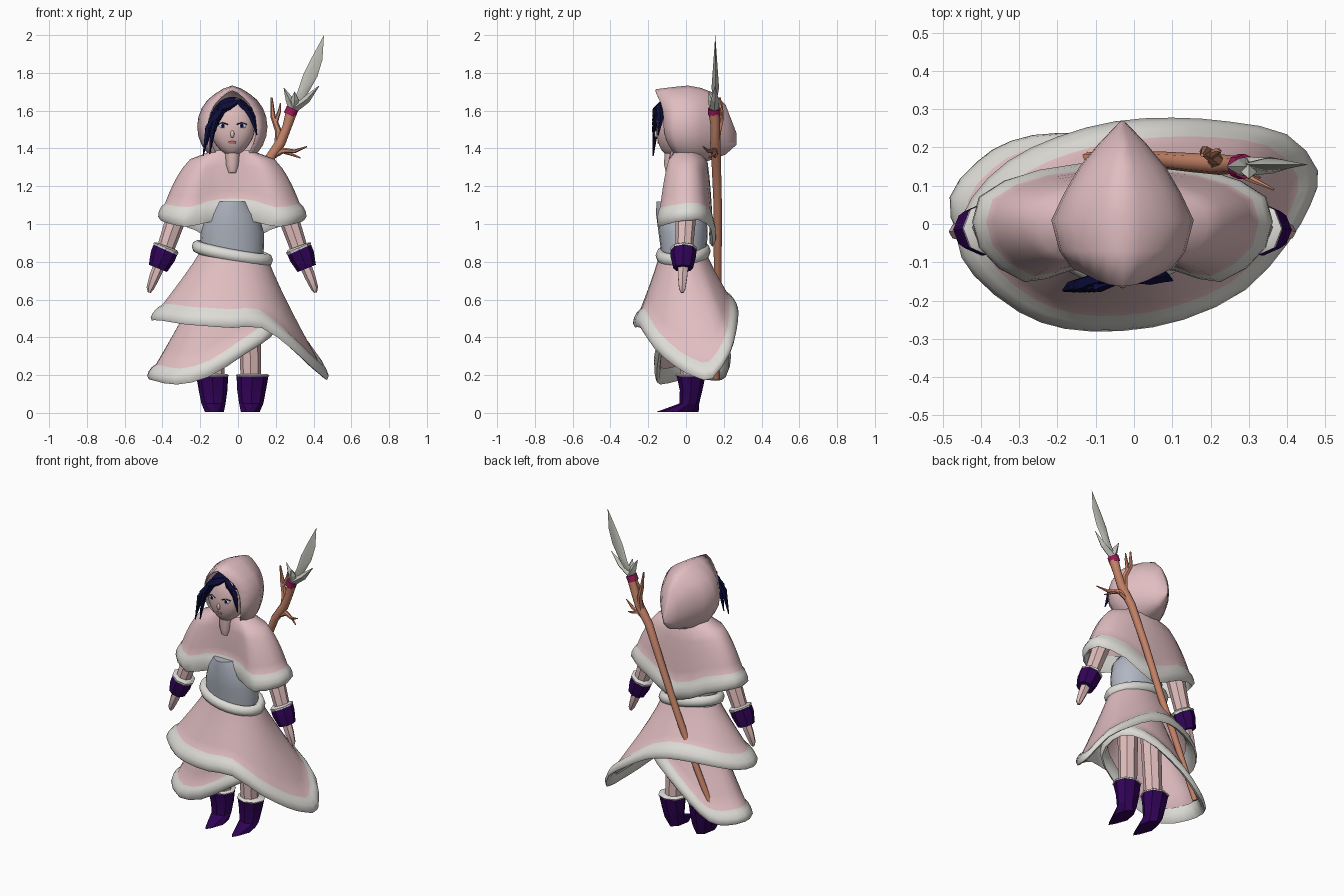
import bpy, bmesh, math
from math import sin, cos, pi
from mathutils import Vector as V

if "Cube" in bpy.data.objects:
    bpy.data.objects.remove(bpy.data.objects["Cube"])

CX = -0.03  # the body's own centre line


def material(name, rgb):
    m = bpy.data.materials.new(name)
    m.use_nodes = True
    m.diffuse_color = (*rgb, 1)
    m.node_tree.nodes["Principled BSDF"].inputs["Base Color"].default_value = (*rgb, 1)
    return m


CLOTH = material("pink cloth", (0.75, 0.51, 0.53))
FUR = material("white fur", (0.72, 0.71, 0.67))
SKIN = material("skin", (0.74, 0.51, 0.50))
HAIR = material("navy hair", (0.004, 0.004, 0.045))
PURPLE = material("purple leather", (0.03, 0.001, 0.095))
TUNIC = material("grey blue tunic", (0.44, 0.47, 0.54))
WOOD = material("wood", (0.57, 0.23, 0.14))
BINDING = material("magenta binding", (0.33, 0.01, 0.10))
BLADE = material("stone blade", (0.54, 0.54, 0.49))
LIPS = material("lips", (0.50, 0.15, 0.13))


def finish(name, bm, mats, smooth=50):
    bmesh.ops.recalc_face_normals(bm, faces=bm.faces)
    me = bpy.data.meshes.new(name)
    bm.to_mesh(me)
    bm.free()
    for m in mats:
        me.materials.append(m)
    ob = bpy.data.objects.new(name, me)
    bpy.context.collection.objects.link(ob)
    if smooth:
        me.polygons.foreach_set("use_smooth", [True] * len(me.polygons))
        me.set_sharp_from_angle(angle=math.radians(smooth))
    return ob


def loft(name, rings, mats, smooth=50, caps=(True, True), row_mat=None):
    """Skin a list of closed rings that all have the same point count."""
    bm = bmesh.new()
    rows = [[bm.verts.new(p) for p in r] for r in rings]
    n = len(rows[0])
    for k, (a, b) in enumerate(zip(rows, rows[1:])):
        for i in range(n):
            j = (i + 1) % n
            f = bm.faces.new((a[i], a[j], b[j], b[i]))
            f.material_index = row_mat[k] if row_mat else 0
    for cap, row in zip(caps, (rows[0], rows[-1])):
        if cap:
            bm.faces.new(row)
    return finish(name, bm, mats, smooth)


def oval(x, y, z, rx, ry, n=8, pinch=0):
    """Flat ring; pinch narrows its front half to a point."""
    ring = []
    for i in range(n):
        a = 2 * pi * i / n
        ring.append(V((x + rx * sin(a) * (1 - pinch * max(0, cos(a))), y - ry * cos(a), z)))
    return ring


def tube(name, path, mat, n=6, smooth=50):
    """Tapered tube; path entries are (x, y, z, radius)."""
    pts = [V(p[:3]) for p in path]
    rings = []
    for i, p in enumerate(pts):
        t = (pts[min(i + 1, len(pts) - 1)] - pts[max(i - 1, 0)]).normalized()
        a = t.cross(V((0, 1, 0))).normalized()
        b = t.cross(a)
        r = path[i][3]
        rings.append([p + r * (a * cos(2 * pi * k / n) + b * sin(2 * pi * k / n)) for k in range(n)])
    return loft(name, rings, [mat], smooth)


def closed_spline(pts, steps=2):
    out, n = [], len(pts)
    for i in range(n):
        a, b, c, d = (V(pts[(i + k) % n]) for k in (-1, 0, 1, 2))
        for s in range(steps):
            t = s / steps
            out.append(0.5 * (2 * b + (c - a) * t + (2 * a - 5 * b + 4 * c - d) * t * t
                              + (3 * b - a - 3 * c + d) * t ** 3))
    return out


def garment(name, top, hem, power, fur):
    """Cloth hung from an oval to an uneven hem that ends in a rolled fur band."""
    x, y, z, rx, ry = top
    steps = [(k / 6, 0) for k in range(7)]                       # cloth rows
    band = [(0.2, 0.013), (0.5, 0.017), (0.8, 0.011), (1, -0.008),
            (0.85, -0.022), (0.4, -0.022), (0, -0.012)]          # fur rows
    cols = []
    for h in closed_spline(hem):
        ang = math.atan2((h.y - y) / ry, (h.x - x) / rx)
        s = V((x + rx * cos(ang), y + ry * sin(ang), z))
        out = V((h.x - x, h.y - y, 0)).normalized()
        f = 1 - fur / (h - s).length

        def at(t, o):
            q = s.lerp(h, t ** power)
            return V((q.x, q.y, s.z + (h.z - s.z) * t)) + out * o
        cols.append([at(k * f, 0) for k, _ in steps] + [at(f + (1 - f) * k, o) for k, o in band])
    rings = list(zip(*cols))
    return loft(name, rings, [CLOTH, FUR], 60, (False, False), [0] * 6 + [1] * 7)


def ball(name, centre, size, mat, n=12, edit=None):
    bm = bmesh.new()
    bmesh.ops.create_uvsphere(bm, u_segments=2 * n, v_segments=n, radius=1)
    if edit:
        edit(bm)
    for v in bm.verts:
        v.co = V(centre) + V([a * b for a, b in zip(v.co, size)])
    return finish(name, bm, [mat], 60)


# Skirt layers and cape
garment("upper_skirt", (CX, -0.015, 0.84, 0.18, 0.125), [
    (.48, .14, .18), (.40, .235, .31), (.25, .268, .42), (.1, .278, .51), (-.05, .268, .55),
    (-.2, .228, .55), (-.33, .165, .53), (-.425, .07, .5), (-.465, -.04, .49), (-.42, -.135, .49),
    (-.3, -.23, .47), (-.18, -.272, .46), (-.03, -.276, .45), (.13, -.247, .45),
    (.29, -.17, .34), (.40, -.05, .24), (.46, .05, .19)], 1.08, 0.105)
garment("lower_skirt", (CX, 0, 0.76, 0.14, 0.09), [
    (-.48, .07, .18), (-.41, .16, .17), (-.32, .215, .19), (-.19, .235, .28), (0, .21, .4),
    (.14, .14, .46), (.19, .02, .46), (.18, -.09, .4), (.04, -.15, .31), (-.16, -.16, .19),
    (-.33, -.14, .15), (-.45, -.04, .17)], 1.1, 0.09)
garment("shoulder_cape", (CX, 0, 1.39, 0.1, 0.09), [
    (-.03, -.095, 1.02), (-.16, -.115, 1.01), (-.28, -.148, .985), (-.4, -.06, 1.01),
    (-.4, .07, 1.02), (-.24, .137, .97), (-.03, .148, .88), (.18, .137, .97), (.34, .07, 1.02),
    (.34, -.06, 1.01), (.22, -.148, .985), (.1, -.115, 1.01)], 0.41, 0.115)

# Torso and fur belt
loft("tunic", [oval(CX, cy, z, rx, ry, 20) for z, cy, rx, ry in (
    (.8, -.01, .165, .115), (.95, -.015, .168, .13), (1.05, -.025, .14, .133),
    (1.12, -.045, .08, .112))], [TUNIC])
belt = []
for i in range(24):
    a = 2 * pi * i / 24
    belt.append([V((CX + (.187 + .028 * cos(b)) * cos(a), -.015 + (.118 + .028 * cos(b)) * sin(a),
                    .845 - .035 * cos(a) + .012 * sin(a) + .034 * sin(b)))
                 for b in (k * pi / 4 for k in range(8))])
loft("fur_belt", belt + belt[:1], [FUR], 80, (False, False))

# Limbs, mirrored about the body centre
for side, s in (("left", 1), ("right", -1)):
    def X(d):
        return CX + s * d
    tube(side + "_arm", [(X(.22), 0, 1.2, .045), (X(.295), 0, 1.04, .054),
                         (X(.37), -.012, .82, .044)], SKIN, 8, 20)
    tube(side + "_cuff", [(X(.354), -.012, .865, .068), (X(.368), -.015, .83, .068),
                          (X(.394), -.015, .765, .052)], PURPLE, 8, 20)
    tube(side + "_cuff_trim", [(X(.347), -.012, .882, .057), (X(.35), -.012, .874, .071),
                               (X(.355), -.012, .863, .069)], FUR, 8, 40)
    tube(side + "_hand", [(X(.383), -.015, .79, .032), (X(.412), -.018, .72, .028),
                          (X(.435), -.02, .66, .02), (X(.44), -.02, .637, .008)], SKIN, 6, 30)
    tube(side + "_leg", [(X(.085), .01, .8, .065), (X(.09), .015, .5, .06),
                         (X(.098), .025, .18, .054)], SKIN, 8, 20)
    loft(side + "_boot", [oval(X(d), cy, z, rx, ry, 8, p) for z, d, cy, rx, ry, p in (
        (.2, .107, .027, .085, .077, 0), (.12, .102, .027, .076, .06, 0),
        (.05, .1, .018, .064, .052, 0), (.005, .095, -.045, .05, .112, .6))], [PURPLE], 20)
    loft(side + "_boot_trim", [oval(X(.107), .027, z, r, r - .006) for z, r in (
        (.192, .085), (.199, .089), (.206, .078))], [FUR])

# Head, neck and face
HEAD, SIZE = (CX, -.05, 1.51), (.12, .108, .155)


def shape_head(bm):
    for v in bm.verts:
        v.co.x *= 1 - .3 * max(0, -v.co.z) ** 2
        if v.co.y < 0:
            v.co.y = -abs(v.co.y) ** .7  # flatter face


def front(dx, z):
    inside = 1 - (dx / SIZE[0]) ** 2 - ((z - HEAD[2]) / SIZE[2]) ** 2
    return HEAD[1] - SIZE[1] * max(0, inside) ** .35


ball("head", HEAD, SIZE, SKIN, 14, shape_head)
tube("neck", [(CX, -.085, 1.27, .022), (CX, -.082, 1.31, .036), (CX, -.07, 1.42, .045)], SKIN, 10)
ball("nose", (CX, front(0, 1.475) - .001, 1.476), (.011, .011, .02), SKIN, 6)
ball("mouth", (CX, front(0, 1.432), 1.432), (.022, .004, .007), LIPS, 6)
for side, s in (("left", 1), ("right", -1)):
    ball(side + "_eye_white", (CX + s * .05, front(.05, 1.52), 1.52), (.024, .004, .013), FUR, 6)
    ball(side + "_iris", (CX + s * .05, front(.05, 1.52) - .002, 1.52), (.01, .004, .011), HAIR, 6)
    tube(side + "_eyelid", [(CX + s * d, front(d, z) - .001, z, .003) for d, z in (
        (.024, 1.527), (.05, 1.536), (.076, 1.527))], HAIR, 4)


# Hair cap parted off centre, with hanging locks
def hairline(bm):
    shape_head(bm)
    bmesh.ops.delete(bm, geom=[v for v in bm.verts if v.co.z < .95 - .9 * abs(v.co.x - .25)],
                     context='VERTS')


ball("hair_cap", HEAD, [a * 1.05 for a in SIZE], HAIR, 24, hairline)
for k, (x, z) in enumerate([(-.185, 1.36), (-.165, 1.42), (-.15, 1.37), (-.135, 1.45), (-.12, 1.49),
                            (-.1, 1.55), (.1, 1.47), (.092, 1.5), (.08, 1.55)]):
    m = x * .75
    y = -.162 if x < 0 else -.135
    tube("hair_lock_%d" % (k + 1), [
        (0, -.122, 1.65, .012), (m * .6 - .005, -.142, 1.62, .018),
        (m - .02 if x < 0 else m, y, (z + 1.6) / 2 + .03, .018), (x, y - .012, z, .003)], HAIR, 5)

# Hood with a peaked ridge, a rim that hugs the face and a pointed back
hood = []
for k, (y, cz, rx, rz) in enumerate([(-.118, 1.51, .132, .185), (-.07, 1.512, .165, .195),
                                     (.01, 1.515, .186, .2), (.08, 1.512, .153, .19),
                                     (.15, 1.51, .112, .165), (.21, 1.49, .062, .122),
                                     (.268, 1.45, .006, .03)]):
    ring = []
    for i in range(24):
        a = 2 * pi * i / 24 - pi
        peak = .018 * max(0, 1 - abs(a) / .5) if k < 6 else 0
        lean = max(0, -cos(a)) ** 2 * .1 - max(0, cos(a)) ** 3 * .045 if k == 0 else 0
        if k == 1:
            lean = max(0, -cos(a)) ** 2 * .065
        ring.append(V((CX + rx * sin(a), y + lean, cz + rz * cos(a) + peak)))
    hood.append(ring)
ob = loft("hood", hood, [CLOTH], 50, (False, True))
mod = ob.modifiers.new("cloth thickness", 'SOLIDIFY')
mod.thickness = .008

# Staff with branches, binding and blade
tube("staff_shaft", [(-.335, .16, .18, .016), (-.2, .168, .48, .019), (-.06, .168, .8, .021),
                     (.06, .168, 1.1, .022), (.155, .16, 1.33, .025), (.225, .155, 1.43, .027),
                     (.258, .155, 1.51, .024), (.282, .15, 1.59, .03)], WOOD, 8)
for k, path in enumerate([
        [(.21, .16, 1.4, .02), (.215, .17, 1.49, .018), (.185, .19, 1.57, .014), (.178, .18, 1.67, .005)],
        [(.2, .18, 1.54, .012), (.22, .19, 1.6, .009), (.225, .19, 1.64, .003)],
        [(.16, .16, 1.35, .02), (.24, .15, 1.39, .015), (.3, .12, 1.385, .01), (.365, .09, 1.41, .003)],
        [(.24, .15, 1.385, .012), (.28, .15, 1.37, .008), (.33, .12, 1.35, .003)]]):
    tube("staff_branch_%d" % (k + 1), path, WOOD)
tube("staff_binding", [(.273, .15, 1.577, .033), (.289, .15, 1.612, .033)], BINDING, 8)

bm = bmesh.new()
outline = [(.27, 1.61), (.315, 1.7), (.345, 1.79), (.39, 1.88), (.455, 2.0),
           (.447, 1.87), (.42, 1.78), (.375, 1.7), (.315, 1.61)]
rim = [bm.verts.new((x, .155, z)) for x, z in outline]
for y in (.135, .175):
    ridge = bm.verts.new((.355, y, 1.72))
    for a, b in zip(rim, rim[1:] + rim[:1]):
        bm.faces.new((a, b, ridge))
finish("spear_blade", bm, [BLADE], 60)
for k, (x, y, z) in enumerate([(.243, .15, 1.72), (.428, .155, 1.73), (.3, .12, 1.7)]):
    tube("blade_barb_%d" % (k + 1), [(.292, .15, 1.61, .025), ((x + .3) / 2, (y + .15) / 2, 1.66, .02),
                                     (x, y, z, .002)], BLADE, 4, 0)
